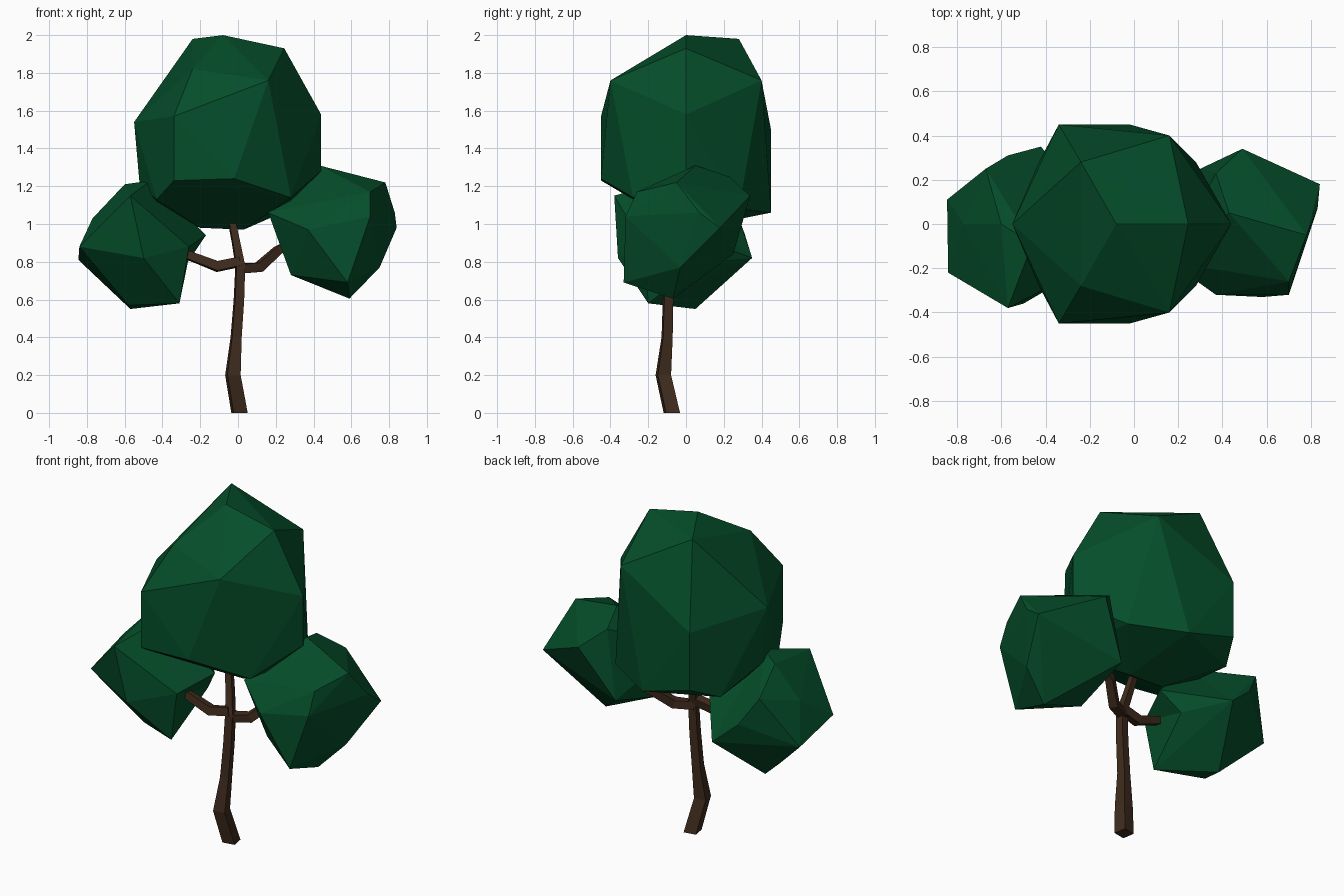
import bpy, bmesh
from math import cos, sin, tau, radians
from mathutils import Vector

if "Cube" in bpy.data.objects:
    bpy.data.objects.remove(bpy.data.objects["Cube"])


def material(name, rgb):
    m = bpy.data.materials.new(name)
    m.diffuse_color = (*rgb, 1)
    m.use_nodes = True
    m.node_tree.nodes["Principled BSDF"].inputs["Base Color"].default_value = m.diffuse_color
    return m


LEAF = material("leaf_green", (0.0015, 0.076, 0.023))
BARK = material("bark_brown", (0.05, 0.024, 0.012))


def finish(name, bm, mat):
    bmesh.ops.recalc_face_normals(bm, faces=bm.faces)
    me = bpy.data.meshes.new(name)
    bm.to_mesh(me)
    bm.free()
    me.materials.append(mat)
    bpy.context.collection.objects.link(bpy.data.objects.new(name, me))


def foliage(name, points, tip=None):
    """Faceted leaf clump: convex hull of corner points; the first may be pulled out to a tip."""
    bm = bmesh.new()
    verts = [bm.verts.new(p) for p in points]
    bmesh.ops.convex_hull(bm, input=verts)
    if tip:
        verts[0].co = tip
    loose = [v for v in bm.verts if not v.link_faces]
    bmesh.ops.delete(bm, geom=loose, context='VERTS')
    finish(name, bm, LEAF)


def limb(name, path, flat_ends=False):
    """Four-sided tapering limb along (x, y, z, radius) points."""
    bm = bmesh.new()
    pts = [Vector(p[:3]) for p in path]
    rings = []
    for i, p in enumerate(pts):
        d = (pts[min(i + 1, len(pts) - 1)] - pts[max(i - 1, 0)]).normalized()
        if flat_ends:
            d = Vector((0, 0, 1))
        u = Vector((0, 1, 0)).cross(d).normalized()
        w = d.cross(u)
        r = path[i][3]
        angles = [tau * k / 4 + radians(55) for k in range(4)]
        rings.append([bm.verts.new(p + r * (cos(a) * u + sin(a) * w)) for a in angles])
    for a, b in zip(rings, rings[1:]):
        for k in range(4):
            j = (k + 1) % 4
            bm.faces.new((a[k], a[j], b[j], b[k]))
    bm.faces.new(rings[0])
    bm.faces.new(rings[-1])
    finish(name, bm, BARK)


# Large central crown
foliage("top_foliage", [
    (-.08, 0, 2), (.245, 0, 1.93), (-.24, .28, 1.98), (-.24, -.28, 1.82),
    (.16, .4, 1.76), (.16, -.4, 1.76), (-.55, 0, 1.54), (.44, 0, 1.58),
    (-.34, -.45, 1.57), (-.34, .45, 1.5), (-.34, -.45, 1.23), (-.02, -.45, 1.24),
    (-.34, .45, 1.15), (-.02, .45, 1.06), (.44, 0, 1.28), (.28, -.28, 1.14),
    (.28, .28, 1.08), (-.43, -.28, 1.13), (-.52, 0, 1.2), (.03, 0, .97),
    (-.2, 0, .98), (-.43, .28, 1.07)])

# Lower clump on the left, with a pulled-out tip next to the branch
foliage("left_foliage", [
    (-.25, 0, .94), (-.265, .09, .8),
    (-.57, -.38, 1.15), (-.5, -.36, .82), (-.57, .05, .55), (-.31, -.2, .58),
    (-.84, -.22, .88), (-.845, .11, .81), (-.77, 0, 1.03), (-.6, 0, 1.21),
    (-.67, .25, 1.11), (-.46, -.09, 1.23), (-.42, .35, .82),
    (-.57, .31, .95), (-.26, -.22, .88), (-.58, -.08, .57)], tip=(-.17, .02, .94))

# Lower clump on the right
foliage("right_foliage", [
    (.16, -.17, 1.06), (.43, .05, 1.31), (.78, -.05, 1.22), (.7, -.26, 1.17),
    (.84, .18, .98), (.83, .07, 1.06), (.75, -.03, .77), (.7, -.32, 1.04),
    (.58, -.33, .69), (.59, -.07, .605), (.28, -.12, .73), (.37, -.32, .97),
    (.49, .34, 1.15), (.3, .25, .84), (.37, .23, 1.25)])

# Trunk and branches
limb("trunk", [(.008, -.075, 0, .053), (-.027, -.12, .2, .05), (-.01, -.1, .4, .036),
               (.005, -.095, .6, .034), (.012, -.09, .78, .032),
               (-.01, -.06, .9, .028), (-.04, -.03, 1.05, .025)], flat_ends=True)
limb("left_branch", [(.01, -.09, .8, .034), (-.11, -.1, .775, .036),
                     (-.2, -.105, .81, .032), (-.36, -.11, .87, .027)])
limb("right_branch", [(.005, -.09, .765, .034), (.11, -.04, .77, .036),
                      (.21, .045, .86, .032), (.34, .08, .93, .027)])
